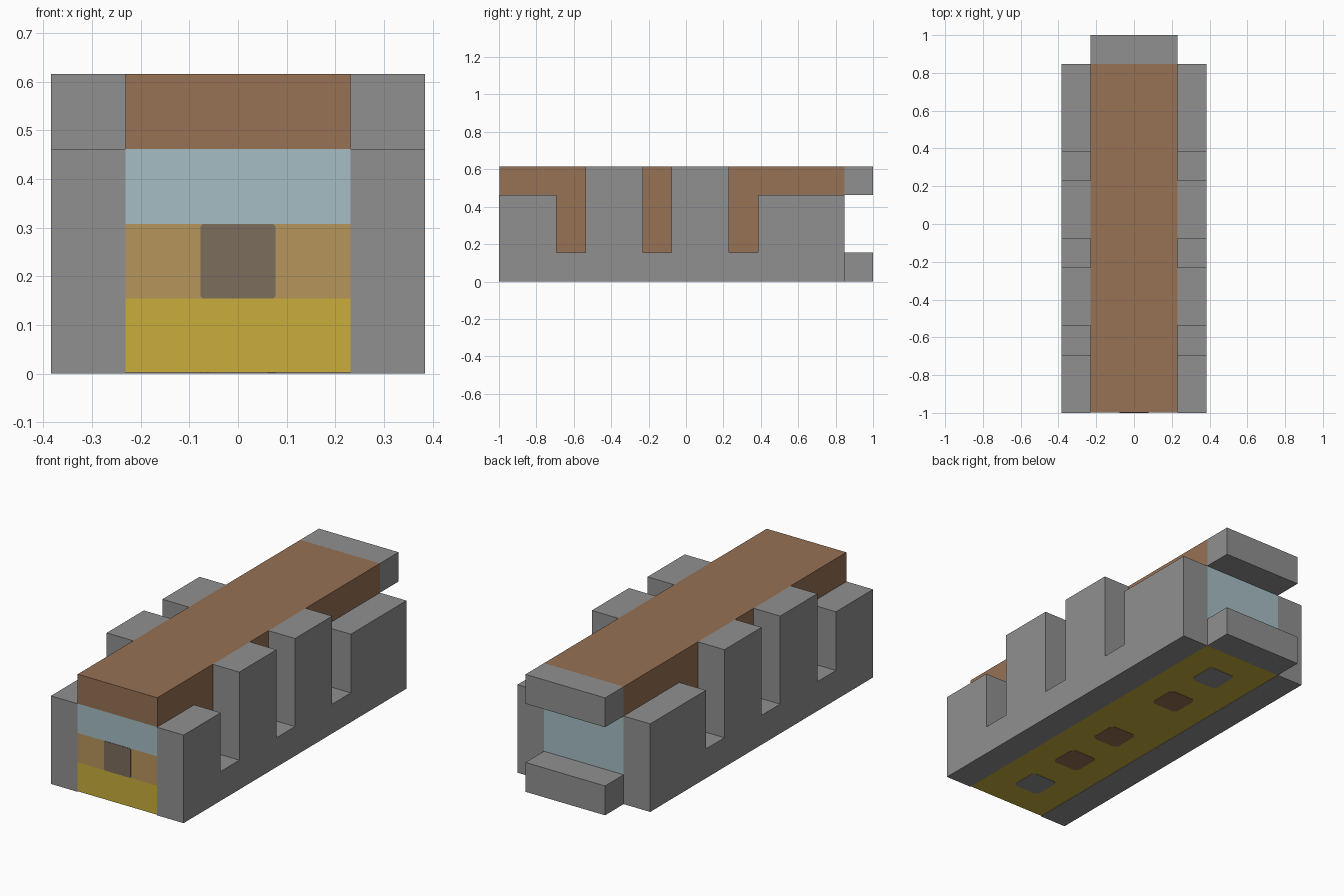
import bpy, bmesh
from mathutils import Matrix, Vector

U = 2 / 13        # one block
SKIN = 0.002      # thickness of painted plates
BACK, FRONT = 5.5 * U, -6.5 * U

cube = bpy.data.objects.get("Cube")
if cube:
    bpy.data.objects.remove(cube, do_unlink=True)


def material(name, rgb):
    mat = bpy.data.materials.new(name)
    mat.use_nodes = True
    mat.diffuse_color = (*rgb, 1)
    for node in mat.node_tree.nodes:
        if node.type == 'BSDF_PRINCIPLED':
            node.inputs["Base Color"].default_value = (*rgb, 1)
            node.inputs["Roughness"].default_value = 0.9
    return mat


gray = material("stone_gray", (.28, .28, .28))
brown = material("roof_brown", (.31, .165, .09))
blue = material("pale_blue", (.38, .51, .56))
yellow = material("floor_yellow", (.58, .42, .043))
tan = material("front_tan", (.47, .3, .104))
dark = material("dark_taupe", (.2, .153, .11))


def finish(bm, name, mats):
    bmesh.ops.recalc_face_normals(bm, faces=bm.faces)
    mesh = bpy.data.meshes.new(name)
    bm.to_mesh(mesh)
    bm.free()
    for mat in mats:
        mesh.materials.append(mat)
    obj = bpy.data.objects.new(name, mesh)
    bpy.context.collection.objects.link(obj)
    return obj


def box_mesh(low, high):
    low, high = Vector(low), Vector(high)
    bm = bmesh.new()
    place = Matrix.Translation((low + high) / 2) @ Matrix.Diagonal((*(high - low), 1))
    bmesh.ops.create_cube(bm, size=1, matrix=place)
    return bm


def box(name, low, high, mat):
    return finish(box_mesh(low, high), name, [mat])


def prism(name, points, depth, mat):
    bm = bmesh.new()
    face = bm.faces.new([bm.verts.new(p) for p in points])
    out = bmesh.ops.extrude_face_region(bm, geom=[face])
    moved = [v for v in out["geom"] if isinstance(v, bmesh.types.BMVert)]
    bmesh.ops.translate(bm, verts=moved, vec=depth)
    return finish(bm, name, [mat])


# Central core, sliced into four bands and coloured by direction and height
bm = box_mesh((-1.5 * U, FRONT + SKIN, SKIN), (1.5 * U, BACK, 4 * U))
for level in (1, 2, 3):
    geom = bm.verts[:] + bm.edges[:] + bm.faces[:]
    bmesh.ops.bisect_plane(bm, geom=geom, plane_co=(0, 0, level * U), plane_no=(0, 0, 1))
bm.normal_update()
BROWN, BLUE, YELLOW, TAN = range(4)
for face in bm.faces:
    band = int(face.calc_center_median().z / U)
    if band == 0:
        face.material_index = YELLOW
    elif band >= 3 or abs(face.normal.x) > 0.5:
        face.material_index = BROWN
    elif face.normal.y > 0.5 or band == 2:
        face.material_index = BLUE
    else:
        face.material_index = TAN
finish(bm, "core", [brown, blue, yellow, tan])

# Notched side walls with raised battlements
outline = [(-6.5, 0), (5.5, 0), (5.5, 3), (2.5, 3), (2.5, 1), (1.5, 1), (1.5, 4), (-.5, 4),
           (-.5, 1), (-1.5, 1), (-1.5, 4), (-3.5, 4), (-3.5, 1), (-4.5, 1), (-4.5, 3), (-6.5, 3)]
for side, sign in (("left", 1), ("right", -1)):
    points = [(sign * 1.5 * U, y * U, z * U) for y, z in outline]
    prism(side + "_wall", points, (sign * U, 0, 0), gray)

# Rear ledges
for name, z in (("rear_step", 0), ("rear_canopy", 3)):
    box(name, (-1.5 * U, BACK, z * U), (1.5 * U, BACK + U, (z + 1) * U), gray)


# Painted patches: squares with clipped corners
def clipped_square(half, clip):
    a, b = half, half - clip
    return [(a, -b), (a, b), (b, a), (-b, a), (-a, b), (-a, -b), (-b, -a), (b, -a)]


square = clipped_square(.5 * U, .1 * U)
for number, (y, mat) in enumerate([(4, gray), (2, brown), (-1, brown), (-3, brown), (-5, gray)]):
    points = [(px, y * U + py, 0) for px, py in square]
    prism(f"floor_patch_{number}", points, (0, 0, SKIN), mat)

points = [(px, FRONT, 1.5 * U + pz) for px, pz in clipped_square(.5 * U, .03 * U)]
prism("front_patch", points, (0, SKIN, 0), dark)
